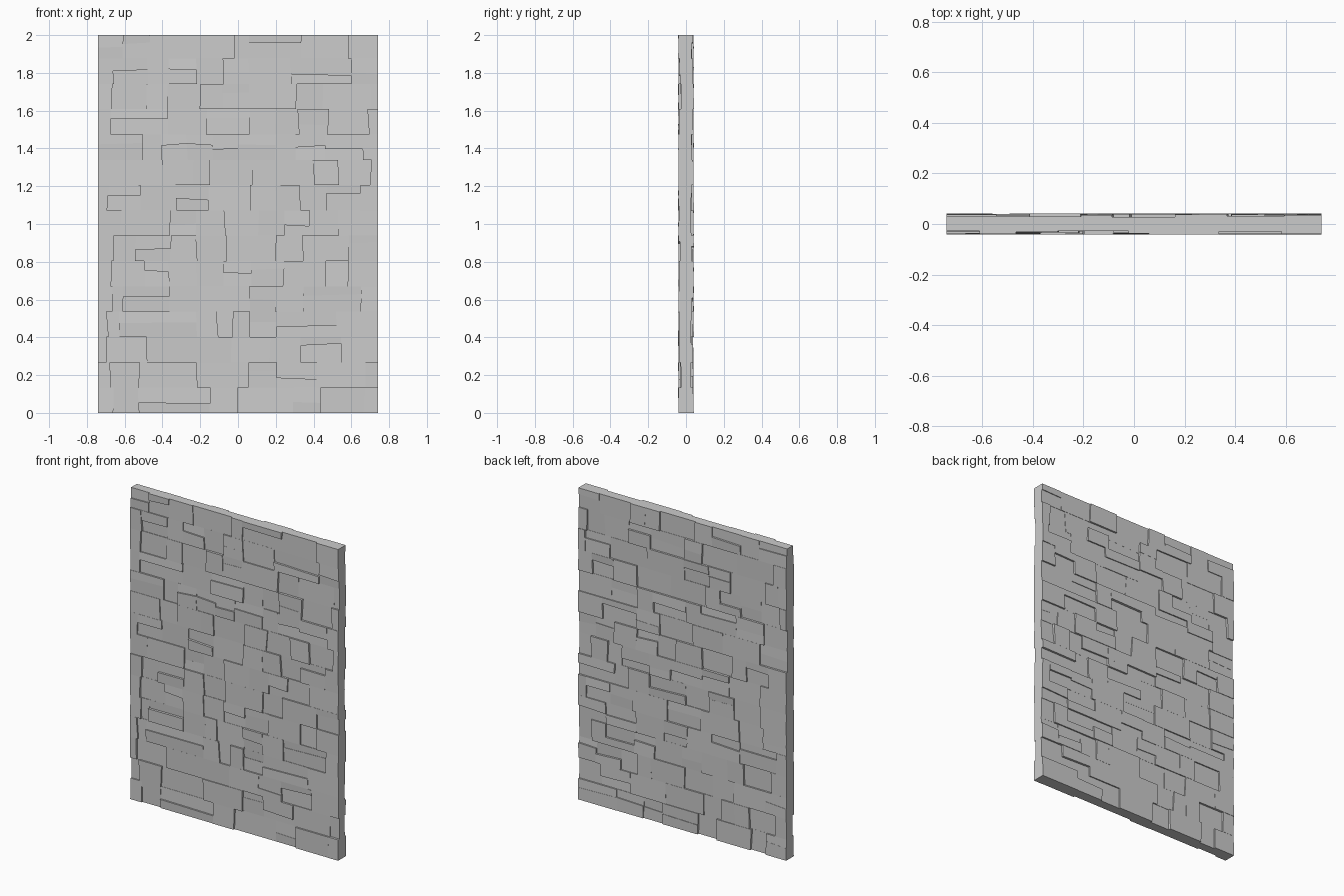
import bpy
import bmesh
import random

random.seed(11)

WIDTH, HEIGHT, ROW = 1.48, 2.0, 0.134
HALF = WIDTH / 2
CORE = 0.02

if "Cube" in bpy.data.objects:
    bpy.data.objects.remove(bpy.data.objects["Cube"], do_unlink=True)

stone = bpy.data.materials.new("stone grey")
stone.use_nodes = True
colour = (0.6, 0.6, 0.6, 1)
stone.diffuse_color = colour
stone.node_tree.nodes["Principled BSDF"].inputs["Base Color"].default_value = colour

# Vertical joints of the front courses, bottom to top, in hundredths
FRONT_JOINTS = [
    (-66, -53, -15, 0, 29, 44, 67),
    (-68, -52, -22, 6, 20, 42, 68),
    (-70, -48, -4, 17, 33, 55),
    (-69, -63, -22, -11, -3, 6, 20, 52),
    (-67, -61, -36, -21, -13, 6, 20, 35, 65),
    (-67, -50, -37, -22, -8, 7, 24, 46, 58),
    (-66, -54, -36, -22, -6, 20, 34, 59),
    (-62, -36, -22, -7, 11, 24, 38, 53),
    (-69, -52, -33, -16, 6, 20, 33, 47, 65),
    (-53, -40, -23, -15, 7, 23, 40, 53, 70),
    (-50, -41, -27, -13, 0, 20, 31, 46, 66),
    (-67, -37, -17, 6, 20, 32, 48, 69),
    (-67, -48, -37, -20, -8, 6, 31, 45, 70),
    (-66, -48, -37, -22, -8, 6, 28, 60),
    (-61, -47, -30, -2, 6, 33, 58),
]


def random_joints():
    """Joint positions for one course with stones of mixed width."""
    joints, x = [], -HALF + random.uniform(0.05, 0.2)
    while x < HALF - 0.05:
        joints.append(x)
        x += random.uniform(0.09, 0.27)
    return joints


def stone_depth(previous):
    """Alternate between proud and recessed stones, with some variation."""
    proud = random.random() < (0.3 if previous > 0.034 else 0.75)
    return random.uniform(0.036, 0.041) if proud else random.uniform(0.026, 0.032)


def add_stone(bm, corners, depth, side):
    """A block on the core; corners run round its face, which leans slightly."""
    lean = random.uniform(-0.0015, 0.0015)
    outer = [bm.verts.new((x, side * (depth + (lean if i < 2 else -lean)), z))
             for i, (x, z) in enumerate(corners)]
    inner = [bm.verts.new((x, side * CORE, z)) for x, z in corners]
    bm.faces.new(outer)
    for i in range(4):
        j = (i + 1) % 4
        bm.faces.new((outer[j], outer[i], inner[i], inner[j]))


def finish(bm, name):
    bmesh.ops.recalc_face_normals(bm, faces=bm.faces)
    mesh = bpy.data.meshes.new(name)
    bm.to_mesh(mesh)
    bm.free()
    mesh.materials.append(stone)
    bpy.context.collection.objects.link(bpy.data.objects.new(name, mesh))


def build_face(name, side, courses):
    bm = bmesh.new()
    for row, joints in enumerate(courses):
        low, high = row * ROW, min((row + 1) * ROW, HEIGHT)
        # Each joint has its own position at the foot and head of the course
        edges = [(-HALF, -HALF)]
        edges += [(x + random.uniform(-0.006, 0.006), x + random.uniform(-0.006, 0.006))
                  for x in joints]
        edges.append((HALF, HALF))
        depth = 0.03
        for (l0, l1), (r0, r1) in zip(edges, edges[1:]):
            depth = stone_depth(depth)
            if r0 - l0 > 0.12 and random.random() < 0.42:
                # Two thin stones stacked on a slightly sloping bed
                a = random.uniform(0.35, 0.7)
                b = a + random.uniform(-0.08, 0.08)
                left = (l0 + (l1 - l0) * a, low + (high - low) * a)
                right = (r0 + (r1 - r0) * b, low + (high - low) * b)
                add_stone(bm, [(l0, low), (r0, low), right, left], depth, side)
                depth = stone_depth(depth)
                add_stone(bm, [left, right, (r1, high), (l1, high)], depth, side)
            else:
                add_stone(bm, [(l0, low), (r0, low), (r1, high), (l1, high)], depth, side)
    finish(bm, name)


# Solid middle of the wall
bm = bmesh.new()
bmesh.ops.create_cube(bm, size=1)
bmesh.ops.scale(bm, vec=(WIDTH, CORE * 2, HEIGHT), verts=bm.verts)
bmesh.ops.translate(bm, vec=(0, 0, HEIGHT / 2), verts=bm.verts)
finish(bm, "wall_core")

# Stone facing on both sides
build_face("front_stones", -1, [[x / 100 for x in row] for row in FRONT_JOINTS])
build_face("back_stones", 1, [random_joints() for _ in FRONT_JOINTS])
